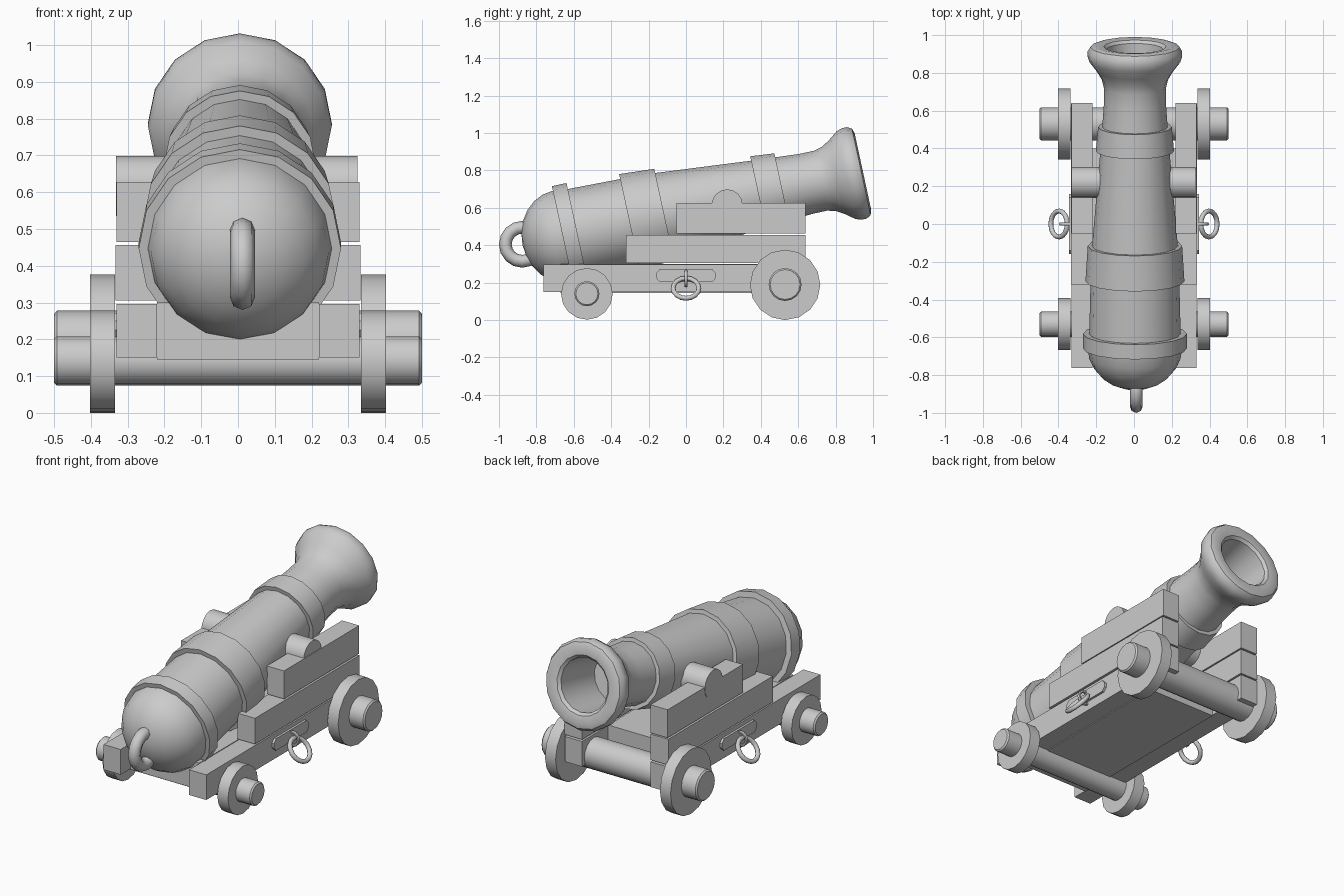
import bpy, bmesh
from math import radians, sin, cos, pi
from mathutils import Matrix, Vector

if "Cube" in bpy.data.objects:
    bpy.data.objects.remove(bpy.data.objects["Cube"])


def finish(bm, name, matrix):
    bmesh.ops.remove_doubles(bm, verts=bm.verts, dist=1e-5)
    bmesh.ops.recalc_face_normals(bm, faces=bm.faces)
    me = bpy.data.meshes.new(name)
    bm.to_mesh(me)
    bm.free()
    ob = bpy.data.objects.new(name, me)
    bpy.context.collection.objects.link(ob)
    ob.matrix_world = matrix
    bpy.ops.object.select_all(action='DESELECT')
    ob.select_set(True)
    bpy.context.view_layer.objects.active = ob
    bpy.ops.object.shade_smooth_by_angle(angle=radians(32))
    return ob


def lathe(name, profile, matrix, sides=16):
    """Spin (distance along local Y, radius) points around local Y."""
    bm = bmesh.new()
    vs = [bm.verts.new((0, s, r)) for s, r in profile]
    es = [bm.edges.new(p) for p in zip(vs, vs[1:])]
    bmesh.ops.spin(bm, geom=vs + es, cent=(0, 0, 0), axis=(0, 1, 0),
                   angle=2 * pi, steps=sides)
    return finish(bm, name, matrix)


def rod(name, x0, x1, r, y, z, bevel=0.0, sides=16):
    """Cylinder along world X with optionally bevelled ends."""
    b = bevel
    prof = [(x0, 0), (x0, r - b), (x0 + b, r), (x1 - b, r), (x1, r - b), (x1, 0)]
    if not b:
        prof = [(x0, 0), (x0, r), (x1, r), (x1, 0)]
    return lathe(name, prof, Matrix.Translation((0, y, z)) @ Matrix.Rotation(-pi / 2, 4, 'Z'), sides)


def prism(name, outline, x0, x1):
    """Extrude a (y, z) outline along X."""
    bm = bmesh.new()
    f = bm.faces.new([bm.verts.new((x0, y, z)) for y, z in outline])
    ext = bmesh.ops.extrude_face_region(bm, geom=[f])['geom']
    bmesh.ops.translate(bm, vec=(x1 - x0, 0, 0),
                        verts=[v for v in ext if isinstance(v, bmesh.types.BMVert)])
    return finish(bm, name, Matrix.Identity(4))


def box(name, x0, x1, y0, y1, z0, z1):
    return prism(name, [(y0, z0), (y1, z0), (y1, z1), (y0, z1)], x0, x1)


def ring(name, R, r, loc, rot, major=16, minor=8):
    bpy.ops.mesh.primitive_torus_add(major_radius=R, minor_radius=r, location=loc, rotation=rot,
                                     major_segments=major, minor_segments=minor)
    ob = bpy.context.object
    ob.name = name
    bpy.ops.object.shade_smooth_by_angle(angle=radians(60))
    return ob


# barrel: dome, three bands, flared muzzle and bore
dome = [(-0.22 * cos(a), 0.25 * sin(a)) for a in [i * pi / 12 for i in range(7)]]
profile = dome + [
    (0, 0.275), (0.08, 0.275), (0.08, 0.242),
    (0.365, 0.235), (0.365, 0.262), (0.555, 0.25), (0.555, 0.227),
    (1.07, 0.183), (1.07, 0.207), (1.20, 0.195), (1.20, 0.173),
    (1.33, 0.164), (1.41, 0.164), (1.455, 0.175), (1.50, 0.202), (1.55, 0.24),
    (1.58, 0.25), (1.61, 0.25), (1.633, 0.236), (1.642, 0.21),
    (1.635, 0.165), (1.62, 0.15), (1.32, 0.14), (1.32, 0)]
lathe("barrel", profile,
      Matrix.Translation((0.005, -0.659, 0.447)) @ Matrix.Rotation(radians(12.2), 4, 'X'))

# breech ring and trunnion
ring("breech_ring", 0.091, 0.034, (0.012, -0.875, 0.405), (0, pi / 2, 0))
rod("trunnion", -0.332, 0.325, 0.082, 0.22, 0.617)

# carriage bed
box("carriage_bed", -0.22, 0.22, -0.67, 0.40, 0.145, 0.30)

# axles
rod("front_axle", -0.5, 0.5, 0.088, 0.53, 0.19, 0.008)
rod("rear_axle", -0.5, 0.5, 0.067, -0.53, 0.141, 0.008)

for side, s in (("left", -1), ("right", 1)):
    inner, outer = s * 0.22, s * 0.33
    # stepped cheeks
    box(side + "_cheek_lower", inner, outer, -0.762, 0.64, 0.15, 0.296)
    box(side + "_cheek_middle", inner, outer + s * 0.003, -0.32, 0.638, 0.306, 0.456)
    box(side + "_cheek_upper", inner, outer, -0.05, 0.64, 0.464, 0.627)
    # wheels
    a, b = sorted((s * 0.335, s * 0.403))
    rod(side + "_front_wheel", a, b, 0.188, 0.53, 0.188)
    rod(side + "_rear_wheel", a, b, 0.138, -0.53, 0.14)
    # mounting plate with eye and hanging ring
    prism(side + "_ring_plate",
          [(-0.16, 0.225), (-0.14, 0.203), (0.14, 0.203), (0.16, 0.225),
           (0.16, 0.25), (0.14, 0.272), (-0.14, 0.272), (-0.16, 0.25)],
          s * 0.32, s * 0.343)
    ring(side + "_ring_eye", 0.038, 0.009, (s * 0.35, 0, 0.222), (pi / 2, 0, 0), 12, 6)
    ring(side + "_hanging_ring", 0.069, 0.013, (s * 0.397, 0, 0.17), (0, s * radians(51), 0))
